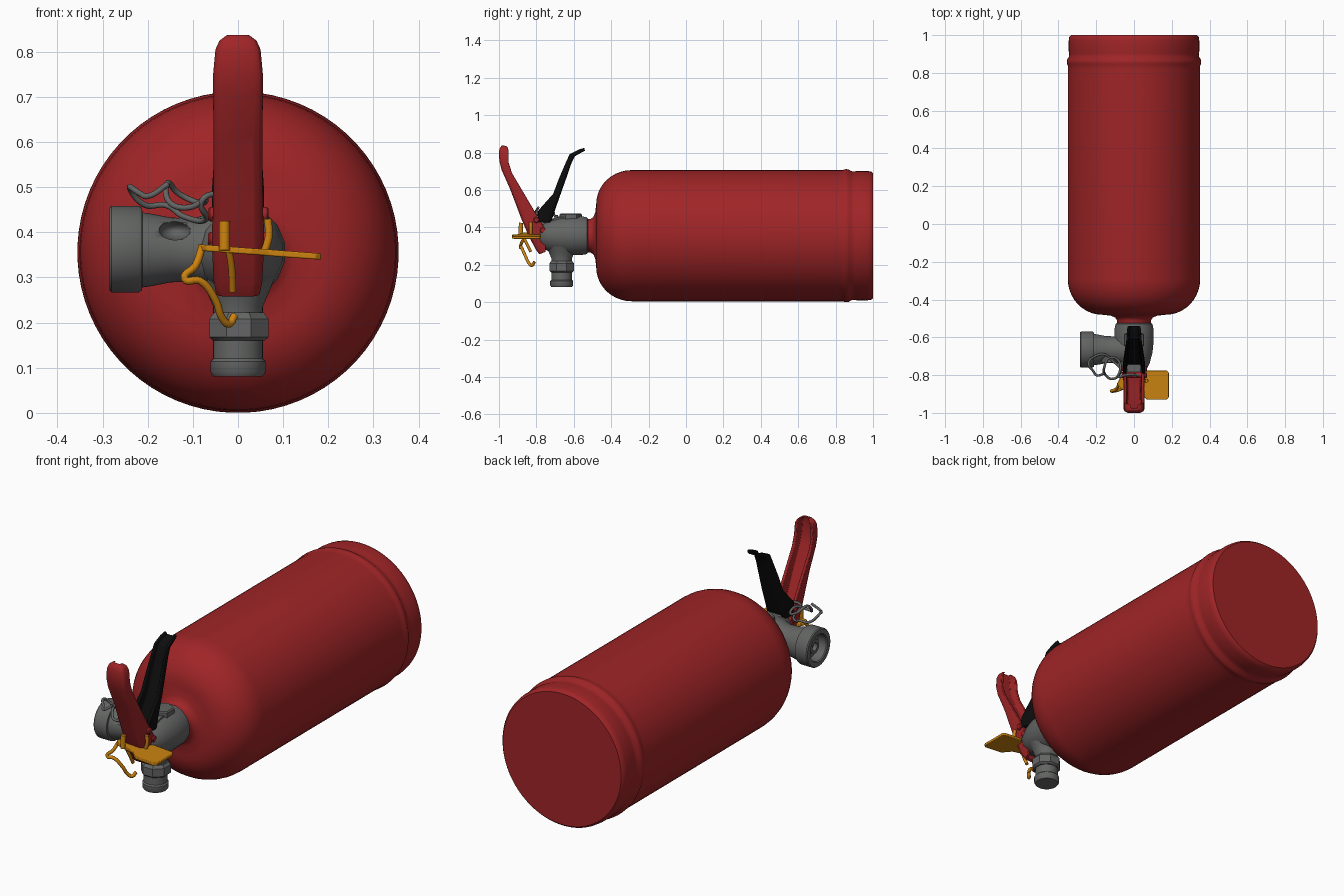
import bpy, bmesh, math
from mathutils import Vector


def material(name, rgb):
    m = bpy.data.materials.new(name)
    m.diffuse_color = (*rgb, 1)
    return m


RED = material("red paint", (0.35, 0.018, 0.02))
GREY = material("grey metal", (0.125, 0.13, 0.125))
BLACK = material("black plastic", (0.004, 0.004, 0.004))
ORANGE = material("orange plastic", (0.60, 0.225, 0.005))


def finish(obj, mat, angle=35):
    obj.data.materials.clear()
    obj.data.materials.append(mat)
    bpy.ops.object.select_all(action='DESELECT')
    obj.select_set(True)
    bpy.context.view_layer.objects.active = obj
    bpy.ops.object.shade_smooth_by_angle(angle=math.radians(angle))
    return obj


def from_bmesh(name, bm, mat, bevel=0, angle=35):
    bmesh.ops.recalc_face_normals(bm, faces=bm.faces)
    me = bpy.data.meshes.new(name)
    bm.to_mesh(me)
    bm.free()
    obj = bpy.data.objects.new(name, me)
    bpy.context.collection.objects.link(obj)
    if bevel:
        b = obj.modifiers.new("soft edges", 'BEVEL')
        b.width, b.segments = bevel, 2
    return finish(obj, mat, angle)


def skin(bm, rings):
    """Join equal closed rings with quads and cap both ends."""
    rings = [[bm.verts.new(p) for p in r] for r in rings]
    n = len(rings[0])
    for a, b in zip(rings, rings[1:]):
        for i in range(n):
            bm.faces.new((a[i], a[(i + 1) % n], b[(i + 1) % n], b[i]))
    bm.faces.new(rings[0])
    bm.faces.new(rings[-1][::-1])


def lathe(name, axis, centre, profile, mat, n=48):
    """profile: (radius, position along the axis)"""
    k = 'xyz'.index(axis)
    rings = []
    for r, t in profile:
        ring = []
        for i in range(n):
            a = 2 * math.pi * (i + 0.5) / n
            p = Vector(centre)
            p[k] = t
            p[(k + 1) % 3] += r * math.cos(a)
            p[(k + 2) % 3] += r * math.sin(a)
            ring.append(p)
        rings.append(ring)
    bm = bmesh.new()
    skin(bm, rings)
    return from_bmesh(name, bm, mat)


def channel(name, stations, mat, bevel):
    """U-section lever. station: outer (y, z), open side (y, z), half width"""
    section = [(-1, 1), (-1, .35), (-.9, .12), (-.65, 0), (.65, 0), (.9, .12), (1, .35),
               (1, 1), (.72, 1), (.6, .35), (-.6, .35), (-.72, 1)]
    rings = []
    for (y0, z0), (y1, z1), w in stations:
        rings.append([(s * w, y0 + (y1 - y0) * d, z0 + (z1 - z0) * d) for s, d in section])
    bm = bmesh.new()
    skin(bm, rings)
    return from_bmesh(name, bm, mat, bevel, 50)


def wire(name, pts, radius, mat, closed=False):
    cu = bpy.data.curves.new(name, 'CURVE')
    cu.dimensions = '3D'
    cu.bevel_depth, cu.bevel_resolution, cu.resolution_u = radius, 3, 6
    cu.use_fill_caps = True
    sp = cu.splines.new('BEZIER')
    sp.bezier_points.add(len(pts) - 1)
    for bp, p in zip(sp.bezier_points, pts):
        bp.co = p
        bp.handle_left_type = bp.handle_right_type = 'AUTO'
    sp.use_cyclic_u = closed
    obj = bpy.data.objects.new(name, cu)
    bpy.context.collection.objects.link(obj)
    bpy.ops.object.select_all(action='DESELECT')
    obj.select_set(True)
    bpy.context.view_layer.objects.active = obj
    bpy.ops.object.convert(target='MESH')
    return finish(bpy.context.object, mat, 60)


# Pressure cylinder: neck, domed shoulder, bead and flat base
C = 0.356
shoulder = [(0.17 + 0.181 * math.sin(a), -0.29 - 0.19 * math.cos(a))
            for a in [math.pi / 2 * i / 10 for i in range(11)]]
lathe("cylinder", 'y', (0, 0, C),
      [(0.09, -0.535), (0.09, -0.51), (0.10, -0.495), (0.125, -0.485)] + shoulder +
      [(0.351, 0.82), (0.351, 0.838), (0.355, 0.848), (0.356, 0.858), (0.354, 0.87),
       (0.345, 0.885), (0.344, 0.90), (0.346, 0.915), (0.346, 0.97), (0.343, 0.99),
       (0.334, 1.0)], RED, 72)

# Valve body with hexagonal top boss
lathe("valve_body", 'y', (0, 0, C),
      [(0.085, -0.52), (0.10, -0.53), (0.106, -0.56), (0.106, -0.62), (0.10, -0.68),
       (0.085, -0.735), (0.065, -0.775), (0.05, -0.79)], GREY, 16)
lathe("valve_boss", 'z', (0, -0.615, 0),
      [(0.06, 0.38), (0.06, 0.468), (0.054, 0.474)], GREY, 6)

# Side outlet: flared arm with a scooped pocket, and hollow collar
arm = lathe("outlet_arm", 'x', (0, -0.665, C + 0.005),
            [(0.095, 0.04), (0.085, -0.05), (0.07, -0.10), (0.072, -0.15), (0.08, -0.19),
             (0.085, -0.225)], GREY)
bm = bmesh.new()
bmesh.ops.create_uvsphere(bm, u_segments=24, v_segments=16, radius=1)
cutter = from_bmesh("pocket_cutter", bm, GREY)
cutter.scale = (0.035, 0.05, 0.022)
cutter.location = (-0.14, -0.725, 0.405)
cutter.hide_render = True
cutter.hide_viewport = True
cut = arm.modifiers.new("pocket", 'BOOLEAN')
cut.operation, cut.object, cut.solver = 'DIFFERENCE', cutter, 'EXACT'
lathe("outlet_collar", 'x', (0, -0.665, C + 0.007),
      [(0.07, -0.21), (0.092, -0.213), (0.096, -0.22), (0.096, -0.28), (0.092, -0.285),
       (0.07, -0.285), (0.066, -0.28), (0.066, -0.235)], GREY)
lathe("outlet_core", 'x', (0, -0.665, C + 0.007),
      [(0.035, -0.22), (0.035, -0.262), (0.02, -0.262), (0.02, -0.24)], GREY, 24)

# Lower port: tapered stem, hexagonal nut and end cap
lathe("lower_stem", 'z', (0, -0.665, 0),
      [(0.095, 0.33), (0.07, 0.27), (0.055, 0.235), (0.055, 0.20)], GREY)
lathe("lower_nut", 'z', (0.002, -0.665, 0),
      [(0.06, 0.222), (0.071, 0.208), (0.071, 0.168), (0.062, 0.16)], GREY, 8)
lathe("lower_cap", 'z', (0, -0.665, 0),
      [(0.055, 0.17), (0.055, 0.12), (0.061, 0.114), (0.061, 0.09), (0.055, 0.081)], GREY)

# Red squeeze lever, open towards the cylinder
channel("squeeze_lever", [
    ((-0.785, 0.257), (-0.750, 0.270), 0.048),
    ((-0.805, 0.285), (-0.750, 0.310), 0.054),
    ((-0.845, 0.363), (-0.755, 0.395), 0.058),
    ((-0.878, 0.440), (-0.800, 0.470), 0.055),
    ((-0.940, 0.604), (-0.862, 0.575), 0.054),
    ((-0.985, 0.705), (-0.930, 0.690), 0.055),
    ((-0.998, 0.755), (-0.948, 0.745), 0.055),
    ((-1.000, 0.805), (-0.948, 0.805), 0.050),
    ((-0.995, 0.825), (-0.952, 0.825), 0.041),
    ((-0.985, 0.838), (-0.960, 0.836), 0.024)], RED, 0.003)

# Black carrying handle, open towards the front
channel("carry_handle", [
    ((-0.722, 0.425), (-0.795, 0.430), 0.058),
    ((-0.705, 0.480), (-0.790, 0.490), 0.058),
    ((-0.675, 0.565), (-0.710, 0.580), 0.052),
    ((-0.642, 0.658), (-0.678, 0.665), 0.047),
    ((-0.612, 0.745), (-0.645, 0.742), 0.042),
    ((-0.595, 0.780), (-0.622, 0.792), 0.040),
    ((-0.565, 0.797), (-0.575, 0.816), 0.038),
    ((-0.540, 0.810), (-0.544, 0.826), 0.034)], BLACK, 0.003)

# Bracket and pivots between the valve and the levers
bm = bmesh.new()
bmesh.ops.create_cube(bm, size=1)
for v in bm.verts:
    v.co = (v.co.x * 0.075, -0.745 + v.co.y * 0.09, 0.37 + v.co.z * 0.15)
from_bmesh("lever_bracket", bm, GREY, 0.008)
for i, (y, z) in enumerate([(-0.765, 0.385), (-0.80, 0.44)]):
    lathe(f"pivot_pin_{i + 1}", 'x', (0, y, z),
          [(0.012, -0.066), (0.016, -0.062), (0.016, 0.064), (0.012, 0.068)], RED, 20)

# Safety pin wire with loops
wire("safety_wire", [(0.03, -0.80, 0.45), (-0.05, -0.80, 0.485), (-0.08, -0.81, 0.47),
                     (-0.07, -0.77, 0.43), (-0.12, -0.72, 0.435), (-0.16, -0.69, 0.46),
                     (-0.205, -0.70, 0.46), (-0.24, -0.74, 0.50), (-0.215, -0.78, 0.485),
                     (-0.20, -0.80, 0.48), (-0.155, -0.79, 0.507)], 0.0065, GREY)
wire("safety_ring", [(-0.155, -0.75, 0.51), (-0.13, -0.71, 0.485), (-0.085, -0.72, 0.465),
                     (-0.075, -0.78, 0.475), (-0.11, -0.82, 0.455), (-0.15, -0.80, 0.465)],
     0.0065, GREY, True)

# Orange seal: flat tag with a narrow arm
outline = [(-0.09, -0.845), (-0.07, -0.875), (0.03, -0.892), (0.06, -0.922), (0.07, -0.93),
           (0.172, -0.93), (0.184, -0.918), (0.184, -0.787), (0.172, -0.775),
           (0.07, -0.775), (0.04, -0.80), (-0.07, -0.81)]
bm = bmesh.new()
skin(bm, [[(x, y, 0.36 - 0.075 * x + h) for x, y in outline] for h in (-0.007, 0.007)])
from_bmesh("seal_tag", bm, ORANGE, 0.003)

# Orange seal posts, strap and tail
wire("seal_post_1", [(-0.03, -0.885, 0.36), (-0.03, -0.882, 0.425)], 0.012, ORANGE)
wire("seal_post_2", [(0.06, -0.83, 0.36), (0.068, -0.83, 0.39), (0.066, -0.83, 0.43)],
     0.009, ORANGE)
wire("seal_strap", [(-0.02, -0.875, 0.36), (-0.014, -0.855, 0.32), (-0.012, -0.83, 0.27)],
     0.008, ORANGE)
wire("seal_tail", [(-0.08, -0.85, 0.365), (-0.095, -0.875, 0.325), (-0.118, -0.885, 0.297),
                   (-0.085, -0.88, 0.293), (-0.05, -0.86, 0.25), (-0.035, -0.84, 0.21),
                   (-0.02, -0.825, 0.197), (-0.008, -0.81, 0.215)], 0.0085, ORANGE)
